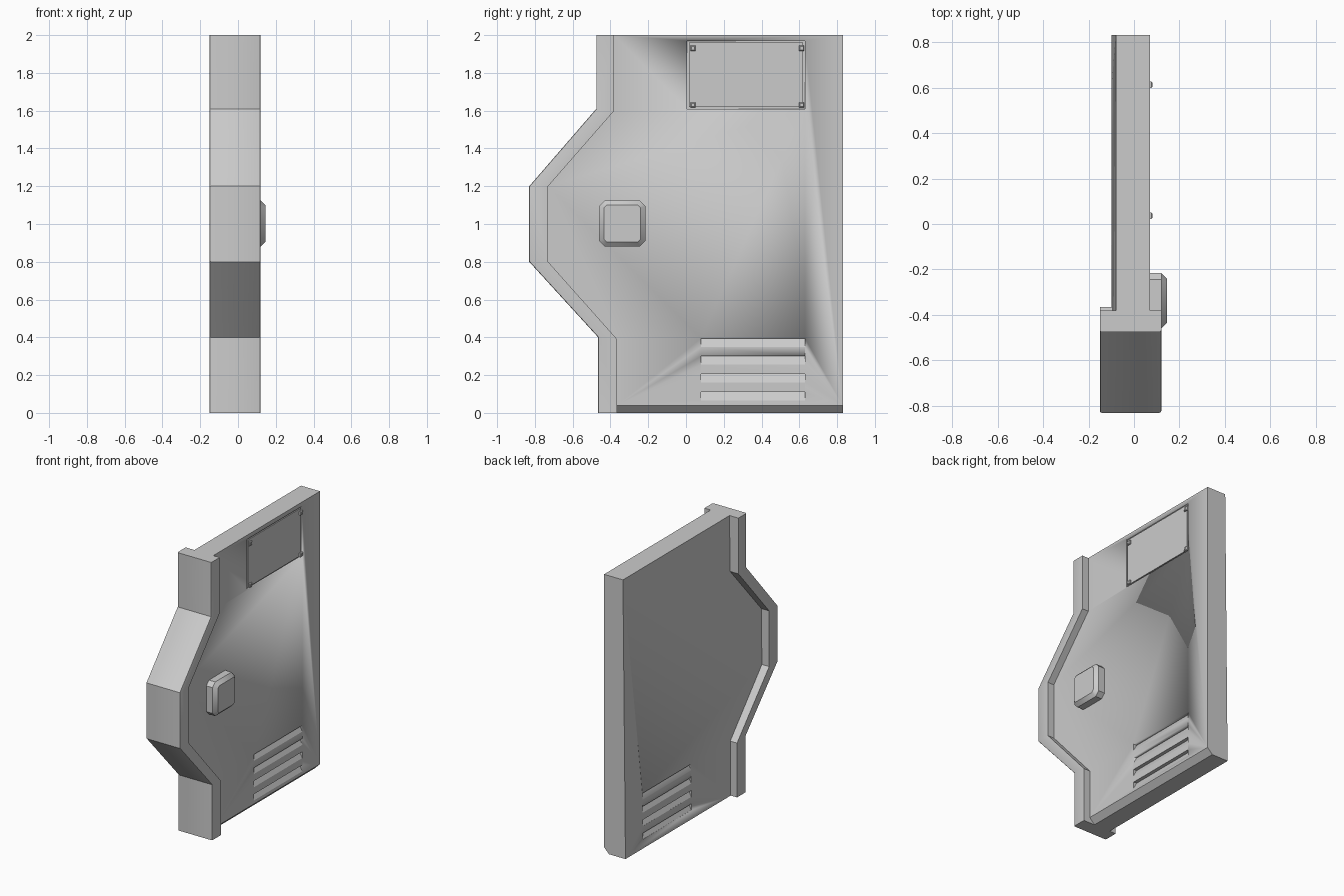
import bpy, bmesh

if "Cube" in bpy.data.objects:
    bpy.data.objects.remove(bpy.data.objects["Cube"])


def add_object(name, bm, angle=0.6):
    bmesh.ops.recalc_face_normals(bm, faces=bm.faces)
    mesh = bpy.data.meshes.new(name)
    bm.to_mesh(mesh)
    bm.free()
    obj = bpy.data.objects.new(name, mesh)
    bpy.context.collection.objects.link(obj)
    bpy.ops.object.select_all(action='DESELECT')
    obj.select_set(True)
    bpy.context.view_layer.objects.active = obj
    bpy.ops.object.shade_smooth_by_angle(angle=angle)
    return obj


def prism(points, a, b, axis='x'):
    """Extrude a closed profile along x (points are y,z) or y (points are x,z)."""
    bm = bmesh.new()
    place = (lambda p, q, t: (t, p, q)) if axis == 'x' else (lambda p, q, t: (p, t, q))
    verts = [bm.verts.new(place(p, q, a)) for p, q in points]
    face = bm.faces.new(verts)
    new = bmesh.ops.extrude_face_region(bm, geom=[face])['geom']
    d = place(0, 0, b - a)
    bmesh.ops.translate(bm, vec=d, verts=[v for v in new if isinstance(v, bmesh.types.BMVert)])
    return bm


def box(y0, y1, z0, z1, x0, x1):
    return prism([(y0, z0), (y1, z0), (y1, z1), (y0, z1)], x0, x1)


def cut(target, bm):
    cutter = add_object("cutter", bm)
    cutter.hide_render = True
    mod = target.modifiers.new("cut", 'BOOLEAN')
    mod.operation = 'DIFFERENCE'
    mod.solver = 'EXACT'
    mod.object = cutter
    bpy.context.view_layer.objects.active = target
    bpy.ops.object.modifier_apply(modifier=mod.name)
    bpy.data.objects.remove(cutter)


outer = [(-0.475, 2), (-0.475, 1.61), (-0.83, 1.2), (-0.83, 0.8), (-0.465, 0.4), (-0.465, 0)]
inner = [(-0.38, 2), (-0.38, 1.6), (-0.73, 1.2), (-0.73, 0.8), (-0.365, 0.39), (-0.365, 0)]

# Door panel: slightly tapered back side, chamfered lower edge on the front side
bm = prism(inner + [(0.83, 0), (0.83, 2)], -0.10, 0.07)
for v in bm.verts:
    if v.co.x < 0:
        v.co.x += 0.01 * v.co.z
low = [e for e in bm.edges if all(v.co.z < 0.001 and v.co.x > 0 for v in e.verts)]
bmesh.ops.bevel(bm, geom=low, offset=0.04, segments=1, affect='EDGES')
panel = add_object("door_panel", bm)

# Recess for the access plate
cut(panel, box(0.005, 0.63, 1.61, 1.97, 0.06, 0.2))

# Louvre slots, deepest at their upper edge, on both sides
for i in range(4):
    t = 0.395 - i * 0.095
    cut(panel, prism([(0.2, t), (0.045, t), (0.07, t - 0.045), (0.2, t - 0.045)], 0.08, 0.63, 'y'))
    cut(panel, prism([(-0.2, t), (-0.074, t), (-0.098, t - 0.045), (-0.2, t - 0.045)], 0.08, 0.63, 'y'))

# Raised edge strip following the bulged leading edge
bm = prism(outer + inner[::-1], -0.15, 0.12)
rim = [e for e in bm.edges if abs(e.verts[0].co.x - e.verts[1].co.x) < 0.001
       and any(abs(e.verts[0].co.y - p[0]) < 1e-4 for p in outer)
       and any(abs(e.verts[1].co.y - p[0]) < 1e-4 for p in outer)
       and abs(e.verts[0].co.z - e.verts[1].co.z) + abs(e.verts[0].co.y - e.verts[1].co.y) > 0.2]
bmesh.ops.bevel(bm, geom=rim, offset=0.008, segments=2, profile=0.5, affect='EDGES')
add_object("edge_strip", bm)

# Access plate and its corner rivets
add_object("access_plate", box(0.015, 0.62, 1.62, 1.96, 0.05, 0.068))
for y in (0.037, 0.612):
    for z in (1.63, 1.93):
        bm = box(y - 0.014, y + 0.014, z - 0.014, z + 0.014, 0.055, 0.081)
        top = [e for e in bm.edges if all(v.co.x > 0.07 for v in e.verts)]
        bmesh.ops.bevel(bm, geom=top, offset=0.005, segments=1, affect='EDGES')
        add_object("rivet", bm)

# Handle block with clipped corners and a chamfered face
bm = box(-0.46, -0.215, 0.88, 1.125, 0.06, 0.145)
corners = [e for e in bm.edges if abs(e.verts[0].co.x - e.verts[1].co.x) > 0.05]
bmesh.ops.bevel(bm, geom=corners, offset=0.03, segments=1, affect='EDGES')
top = [e for e in bm.edges if all(v.co.x > 0.14 for v in e.verts)]
bmesh.ops.bevel(bm, geom=top, offset=0.025, segments=1, affect='EDGES')
add_object("handle", bm)
